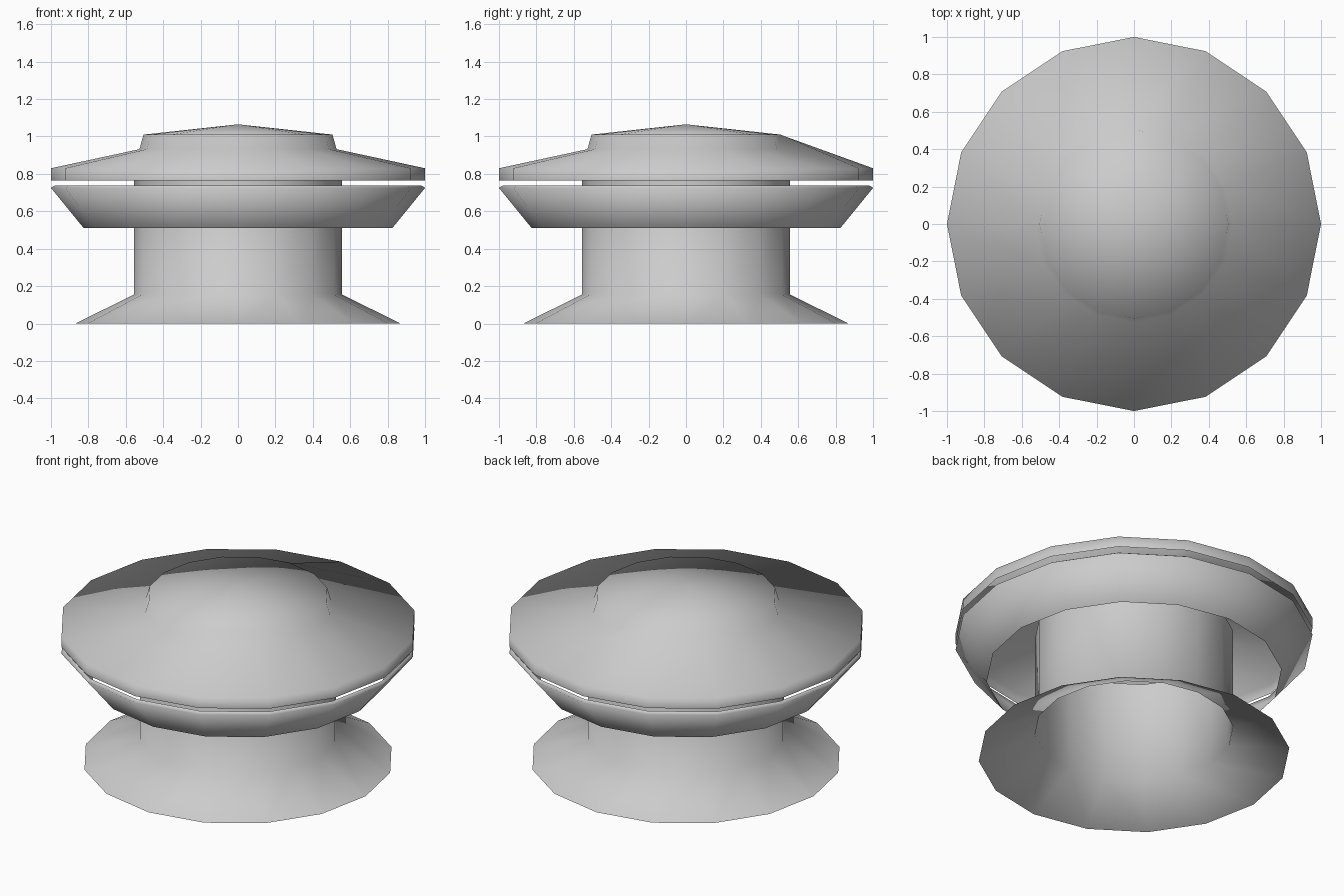
import bpy, bmesh
from math import cos, sin, pi

if "Cube" in bpy.data.objects:
    bpy.data.objects.remove(bpy.data.objects["Cube"])

SIDES = 16


def lathe(name, profile, edit=None):
    """Spin a (radius, z) profile into an open, smooth-shaded 16-sided shell."""
    bm = bmesh.new()
    rings = []
    for r, z in profile:
        if r == 0:
            rings.append([bm.verts.new((0, 0, z))] * SIDES)
        else:
            rings.append([bm.verts.new((r * cos(2 * pi * i / SIDES),
                                        r * sin(2 * pi * i / SIDES), z))
                          for i in range(SIDES)])
    for a, b in zip(rings, rings[1:]):
        for i in range(SIDES):
            j = (i + 1) % SIDES
            corners = list(dict.fromkeys((a[i], a[j], b[j], b[i])))
            bm.faces.new(corners)
    if edit:
        edit(rings)
    for f in bm.faces:
        f.smooth = True
    mesh = bpy.data.meshes.new(name)
    bm.to_mesh(mesh)
    bm.free()
    obj = bpy.data.objects.new(name, mesh)
    bpy.context.collection.objects.link(obj)
    return obj


# Flared foot and hollow column
lathe("pedestal", [(0.87, 0), (0.555, 0.155), (0.555, 0.77)])

# Tapered open ring with a tiny inward lip
lathe("lower_ring", [(0.825, 0.51), (1.0, 0.725), (0.98, 0.738)])


# Cap: the step is filled out at the rear corner
def fill_rear_step(rings):
    rings[2][SIDES // 4].co = (0, 0.53, 1.0)


lathe("top_cap", [(1.0, 0.765), (1.0, 0.83), (0.527, 0.932),
                  (0.505, 1.01), (0, 1.065)], fill_rear_step)
